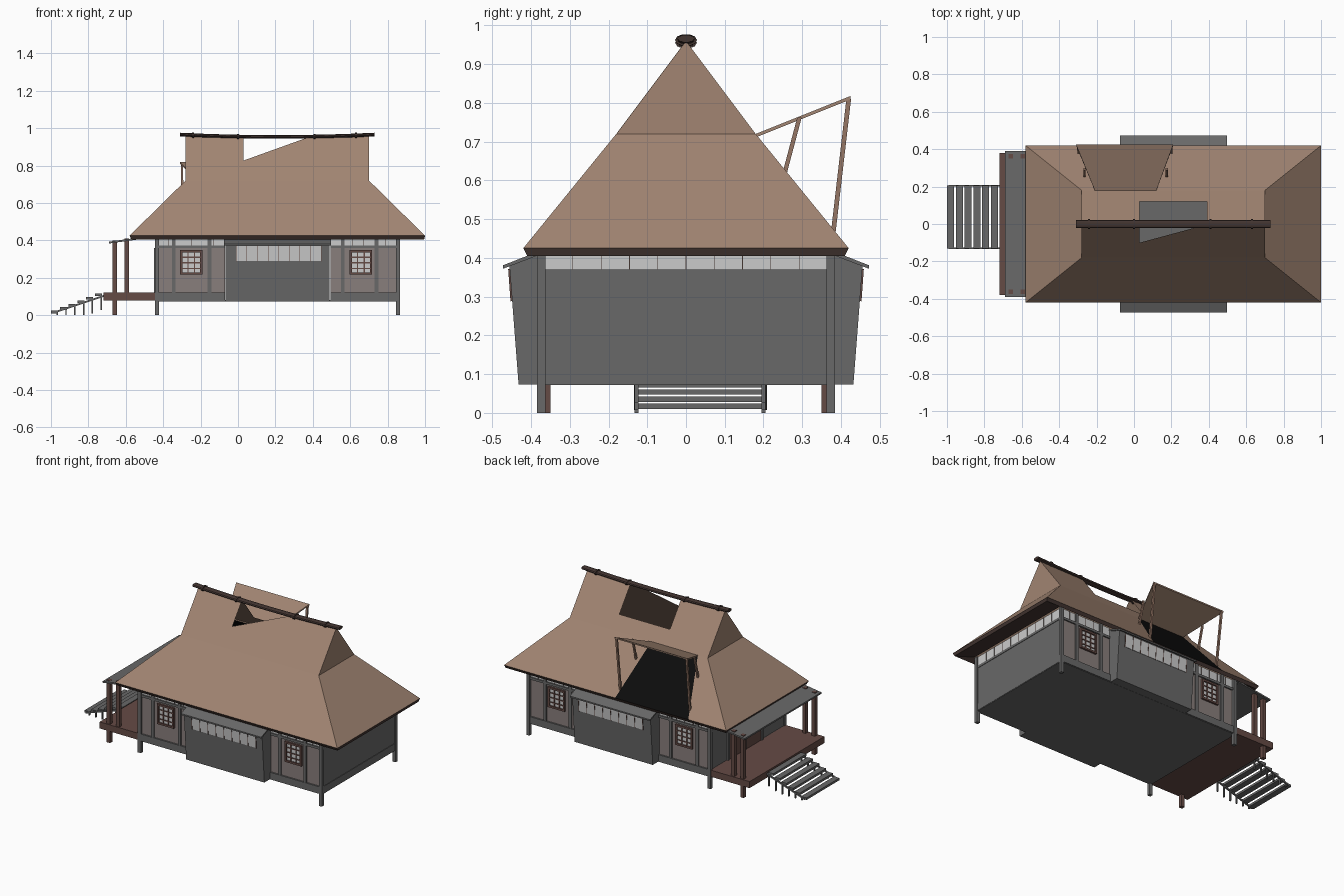
import bpy, bmesh, math
from mathutils import Vector

if "Cube" in bpy.data.objects:
    bpy.data.objects.remove(bpy.data.objects["Cube"])

def mat(name, r, g, b):
    m = bpy.data.materials.new(name)
    m.diffuse_color = (r, g, b, 1)
    m.use_nodes = True
    m.node_tree.nodes["Principled BSDF"].inputs["Base Color"].default_value = m.diffuse_color
    return m

THATCH = mat("thatch", .36, .235, .17)
BARK = mat("dark_bark", .055, .035, .03)
WOOD = mat("red_wood", .13, .07, .06)
POLE = mat("pole_wood", .30, .18, .13)
PLASTER = mat("plaster", .25, .21, .20)
GREY = mat("grey_wood", .14, .14, .14)
PAPER = mat("paper", .55, .55, .55)
BLACK = mat("black", .004, .004, .004)

def poly(name, verts, faces, m):
    me = bpy.data.meshes.new(name)
    me.from_pydata(verts, [], faces)
    bm = bmesh.new()
    bm.from_mesh(me)
    bmesh.ops.recalc_face_normals(bm, faces=bm.faces)
    bm.to_mesh(me)
    bm.free()
    me.materials.append(m)
    o = bpy.data.objects.new(name, me)
    bpy.context.collection.objects.link(o)
    return o

HEX = [(0, 1, 2, 3), (4, 5, 6, 7), (0, 1, 5, 4), (1, 2, 6, 5), (2, 3, 7, 6), (3, 0, 4, 7)]

def box(name, x0, x1, y0, y1, z0, z1, m):
    v = [(x, y, z) for z in (z0, z1) for x, y in ((x0, y0), (x1, y0), (x1, y1), (x0, y1))]
    return poly(name, v, HEX, m)

def prism(name, profile, x0, x1, m):
    """Extrude a closed (y, z) profile along x."""
    n = len(profile)
    v = [(x, y, z) for x in (x0, x1) for y, z in profile]
    f = [tuple(range(n)), tuple(range(n, 2 * n))]
    f += [(i, (i + 1) % n, (i + 1) % n + n, i + n) for i in range(n)]
    return poly(name, v, f, m)

def beam(name, p, q, w, m):
    p, q = Vector(p), Vector(q)
    d = (q - p).normalized()
    a = d.cross(Vector((1, 0, 0))).normalized() * w / 2
    b = d.cross(a).normalized() * w / 2
    v = [e + s * a + t * b for e in (p, q) for s, t in ((-1, -1), (1, -1), (1, 1), (-1, 1))]
    return poly(name, v, HEX, m)

# Thatched roof shell: hipped skirt with open back hatch, gabled top with broken ridge
L, R, T, EY = -.28, .70, .72, .42
X0, X1, EZ = -.58, 1.0, .425
poly("roof_skirt",
     [(X0, -EY, EZ), (X1, -EY, EZ), (X1, EY, EZ), (X0, EY, EZ),
      (L, -.18, T), (R, -.18, T), (R, .18, T), (L, .18, T),
      (.21, EY, EZ), (.12, .18, T), (-.21, .18, T), (-.31, EY, EZ)],
     [(0, 1, 5, 4), (1, 2, 6, 5), (3, 0, 4, 7), (2, 8, 9, 6), (11, 3, 7, 10)], THATCH)
poly("roof_hatch_opening", [(.21, EY, EZ), (.12, .18, T), (-.21, .18, T), (-.31, EY, EZ)],
     [(0, 1, 2, 3)], BLACK)
poly("roof_upper",
     [(L, -.18, T), (R, -.18, T), (R, 0, .96), (.40, 0, .96), (.03, -.10, .827),
      (.03, 0, .96), (L, 0, .96), (R, .18, T), (L, .18, T),
      (.39, 0, .96), (.39, .12, .80), (.03, .12, .80)],
     [(0, 1, 2, 3, 4, 5, 6), (1, 7, 2), (0, 6, 8), (8, 6, 5, 11, 10, 9, 2, 7)], THATCH)
# Eave lip and soffit
rings = [(X0, X1, EY, EZ), (X0 + .01, X1 - .005, EY - .01, .405), (-.44, .87, .38, .43)]
ev = [(x, y, z) for a, b, e, z in rings for x, y in ((a, -e), (b, -e), (b, e), (a, e))]
poly("eave_soffit", ev, [(r + i, r + (i + 1) % 4, r + 4 + (i + 1) % 4, r + 4 + i)
                         for r in (0, 4) for i in range(4)], BARK)

# Sagging ridge bundle of poles with ties
def ridge_z(x):
    return .953 + .013 * ((x - .21) / .52) ** 2

def ridge_tube(name, xs, ry, rz, n=10):
    v = [(x, ry * math.cos(2 * math.pi * i / n), ridge_z(x) + rz * math.sin(2 * math.pi * i / n))
         for x in xs for i in range(n)]
    f = [(k * n + i, k * n + (i + 1) % n, (k + 1) * n + (i + 1) % n, (k + 1) * n + i)
         for k in range(len(xs) - 1) for i in range(n)]
    f += [tuple(range(n)), tuple(range(len(v) - n, len(v)))]
    return poly(name, v, f, BARK)

ridge_tube("ridge_bundle", [-.31 + 1.04 * k / 8 for k in range(9)], .022, .010)
for x in (-.24, 0, .41, .63):
    ridge_tube("ridge_tie", [x - .005, x + .005], .028, .015)

# Propped hatch flap and its struts
fl = [(-.21, .18, .72), (.12, .18, .72), (.21, .425, .818), (-.31, .425, .818)]
poly("hatch_flap", fl + [(x, y, z - .009) for x, y, z in fl], HEX, THATCH)
for xa, xb, xc in ((-.30, -.295, -.265), (.20, .20, .175)):
    beam("long_strut", (xa, .42, .81), (xb, .38, .465), .012, POLE)
    beam("short_strut", (xc, .293, .763), (xc, .255, .62), .011, POLE)

# Floor, end walls and corner posts
WY = .37
box("floor", -.44, .86, -.375, .375, .072, .082, GREY)
for x in (-.433, .855):
    box("end_wall", x - .006, x + .004, -WY, WY, .075, .37, GREY)
    box("end_transom", x - .004, x + .003, -WY, WY, .37, .43, PAPER)
    for z0, z1 in ((.075, .12), (.355, .37)):
        box("end_rail", x - .008, x + .007, -WY, WY, z0, z1, GREY)
    for i in range(1, 10):
        y = -.365 + .073 * i
        box("end_transom_bar", x - .006, x + .005, y - .001, y + .001, .37, .43, BARK)
    for y in (-.374, .374):
        box("corner_post", x - .011, x + .011, y - .011, y + .011, 0, .43, GREY)
# Sliding door on the porch side
box("door_panel", -.445, -.439, -.13, .21, .12, .355, WOOD)
for y in (-.135, .035, .205):
    box("door_stile", -.45, -.439, y - .007, y + .007, .12, .36, GREY)

def side(name, x0, x1, d0, d1, z0, z1, m, s):
    box(name, x0, x1, min(s * d0, s * d1), max(s * d0, s * d1), z0, z1, m)

# Long walls, same at front (-1) and back (1)
for s in (-1, 1):
    for x0, x1, posts, w in ((-.43, -.07, (-.343, -.153), -.25), (.495, .85, (.56, .74), .657)):
        side("plaster_wall", x0, x1, .362, WY, .10, .37, PLASTER, s)
        side("transom", x0, x1, .364, .37, .37, .43, PAPER, s)
        side("sill_beam", x0, x1, .36, .38, .075, .12, GREY, s)
        side("head_beam", x0, x1, .36, .378, .358, .373, GREY, s)
        for p in posts:
            side("wall_post", p - .01, p + .01, .36, .378, .12, .43, GREY, s)
        for i in range(1, 6):
            b = x0 + (x1 - x0) * i / 6
            side("transom_bar", b - .001, b + .001, .365, .373, .373, .43, BARK, s)
        # Lattice window
        side("window_paper", w - .055, w + .055, .368, .373, .22, .345, PAPER, s)
        for e in (-.054, .054):
            side("window_jamb", w + e - .006, w + e + .006, .368, .382, .217, .348, WOOD, s)
        for z in (.223, .342):
            side("window_rail", w - .06, w + .06, .368, .382, z - .006, z + .006, WOOD, s)
        for e in (-.018, .018):
            side("lattice_bar", w + e - .003, w + e + .003, .37, .378, .22, .345, WOOD, s)
        for z in (.25, .28, .31):
            side("lattice_rail", w - .055, w + .055, .37, .378, z - .003, z + .003, WOOD, s)
    # Leaning bay with strip window and lean-to roof
    prism("bay", [(s * .36, .073), (s * .432, .073), (s * .456, .385), (s * .36, .42)], -.066, .49, GREY)
    prism("bay_window", [(s * .44, .29), (s * .451, .29), (s * .457, .37), (s * .44, .37)], -.01, .445, PAPER)
    for i in range(9):
        x = -.01 + .455 * i / 8
        prism("bay_window_bar", [(s * .44, .29), (s * .453, .288), (s * .459, .372), (s * .44, .37)],
              x - .0015, x + .0015, WOOD)
    prism("bay_roof", [(s * .36, .425), (s * .36, .415), (s * .472, .372), (s * .472, .381)], -.075, .496, GREY)

# Porch deck, posts and roof
box("porch_deck", -.718, -.44, -.38, .38, .078, .12, WOOD)
for y in (-.362, .362):
    box("porch_corner_post", -.672, -.648, y - .012, y + .012, 0, .40, WOOD)
    box("porch_inner_post", -.606, -.582, y - .012, y + .012, .12, .41, WOOD)
pr = [(-.69, -.39, .393), (-.44, -.39, .428), (-.44, .39, .428), (-.69, .39, .393)]
poly("porch_roof", pr + [(x, y, z - .01) for x, y, z in pr], HEX, GREY)

# Open wooden steps
for i in range(6):
    x, z = -1 + .047 * i, .024 + .0185 * i
    box("step_tread", x, x + .038, -.13, .205, z - .014, z, GREY)
    for y in (-.128, .2):
        box("step_leg", x + .03, x + .037, y - .005, y + .005, max(0, z - .09), z - .012, GREY)
for y in (-.13, .204):
    beam("step_stringer", (-.99, y, .012), (-.718, y, .103), .009, GREY)
